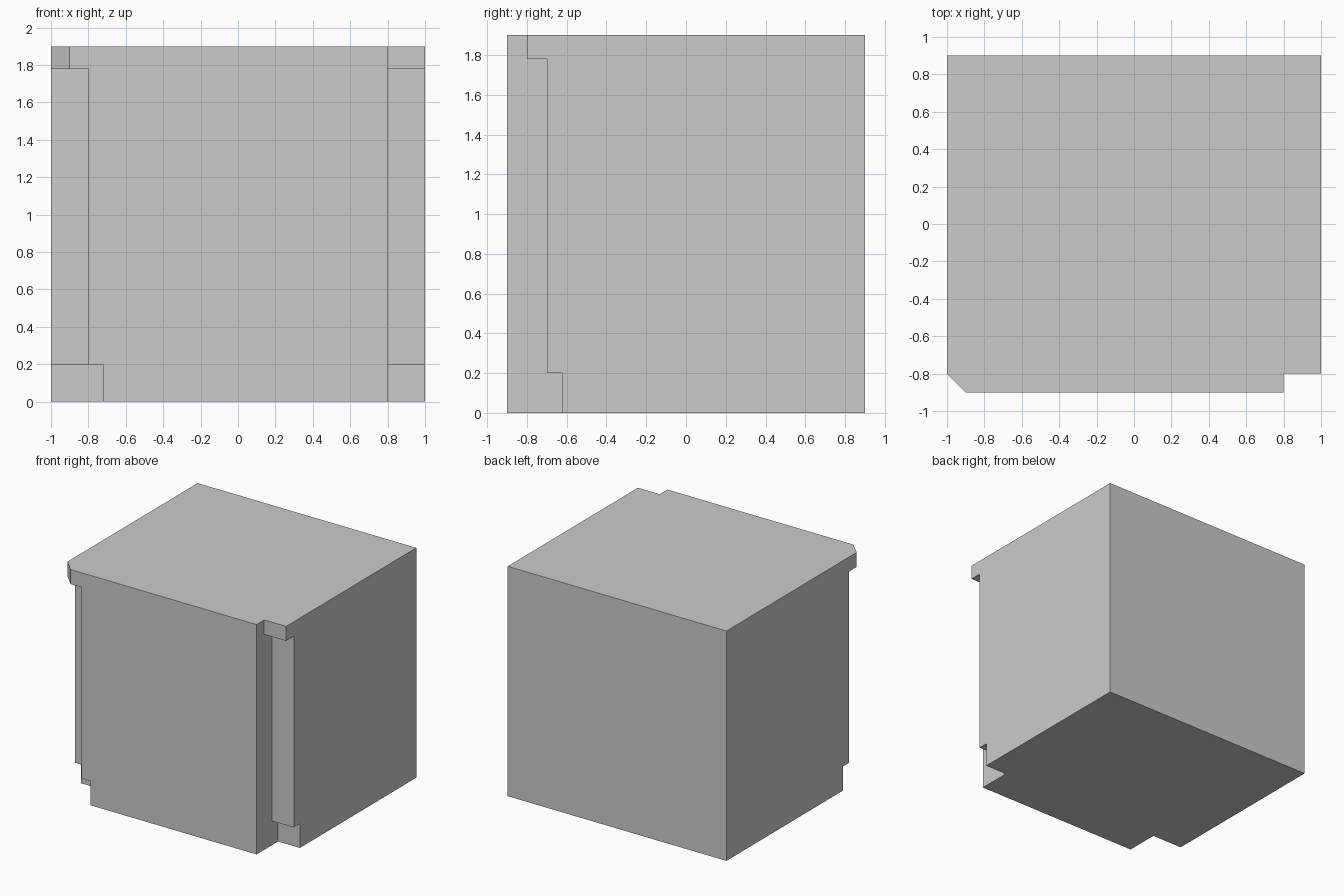
import bpy, bmesh
from mathutils import Vector

if "Cube" in bpy.data.objects:
    bpy.data.objects.remove(bpy.data.objects["Cube"])


def prism(name, points, direction):
    """Closed prism: a flat profile of 3D points swept along a direction."""
    bm = bmesh.new()
    face = bm.faces.new([bm.verts.new(p) for p in points])
    swept = bmesh.ops.extrude_face_region(bm, geom=[face])
    verts = [g for g in swept["geom"] if isinstance(g, bmesh.types.BMVert)]
    bmesh.ops.translate(bm, verts=verts, vec=Vector(direction))
    bmesh.ops.recalc_face_normals(bm, faces=bm.faces)
    mesh = bpy.data.meshes.new(name)
    bm.to_mesh(mesh)
    bm.free()
    obj = bpy.data.objects.new(name, mesh)
    bpy.context.collection.objects.link(obj)
    return obj


def cut(target, cutter):
    """Subtract the cutter, then discard it."""
    cutter.hide_render = True
    mod = target.modifiers.new(cutter.name, 'BOOLEAN')
    mod.operation = 'DIFFERENCE'
    mod.solver = 'EXACT'
    mod.object = cutter
    bpy.context.view_layer.objects.active = target
    bpy.ops.object.modifier_apply(modifier=mod.name)
    bpy.data.objects.remove(cutter)


W, D, H = 1.0, 0.9, 1.9          # half width, half depth, height
BASE, CAP = 0.2, 1.78            # heights where the corner recesses step

# Main block
block = prism("block", [(-W, -D, 0), (W, -D, 0), (W, D, 0), (-W, D, 0)], (0, 0, H))

# Right front corner: stepped recess, shallow at the cap and deepest at the base
steps = [(-1.2, -0.3), (-0.62, -0.3), (-0.62, BASE), (-0.7, BASE),
         (-0.7, CAP), (-0.8, CAP), (-0.8, 2.2), (-1.2, 2.2)]
cut(block, prism("right_recess", [(0.8, y, z) for y, z in steps], (0.5, 0, 0)))

# Left front corner: square recesses below the cap
for name, size, z0, z1 in (("left_recess", 0.2, 0.1, CAP), ("left_base_recess", 0.28, -0.3, BASE)):
    x, y = -W + size, -D + size
    cut(block, prism(name, [(-1.4, -1.3, z0), (x, -1.3, z0), (x, y, z0), (-1.4, y, z0)],
                     (0, 0, z1 - z0)))

# Left front corner: chamfered cap
cut(block, prism("cap_chamfer", [(-1.3, -0.5, 1.5), (-1.3, -1.2, 1.5), (-0.6, -1.2, 1.5)], (0, 0, 0.7)))
